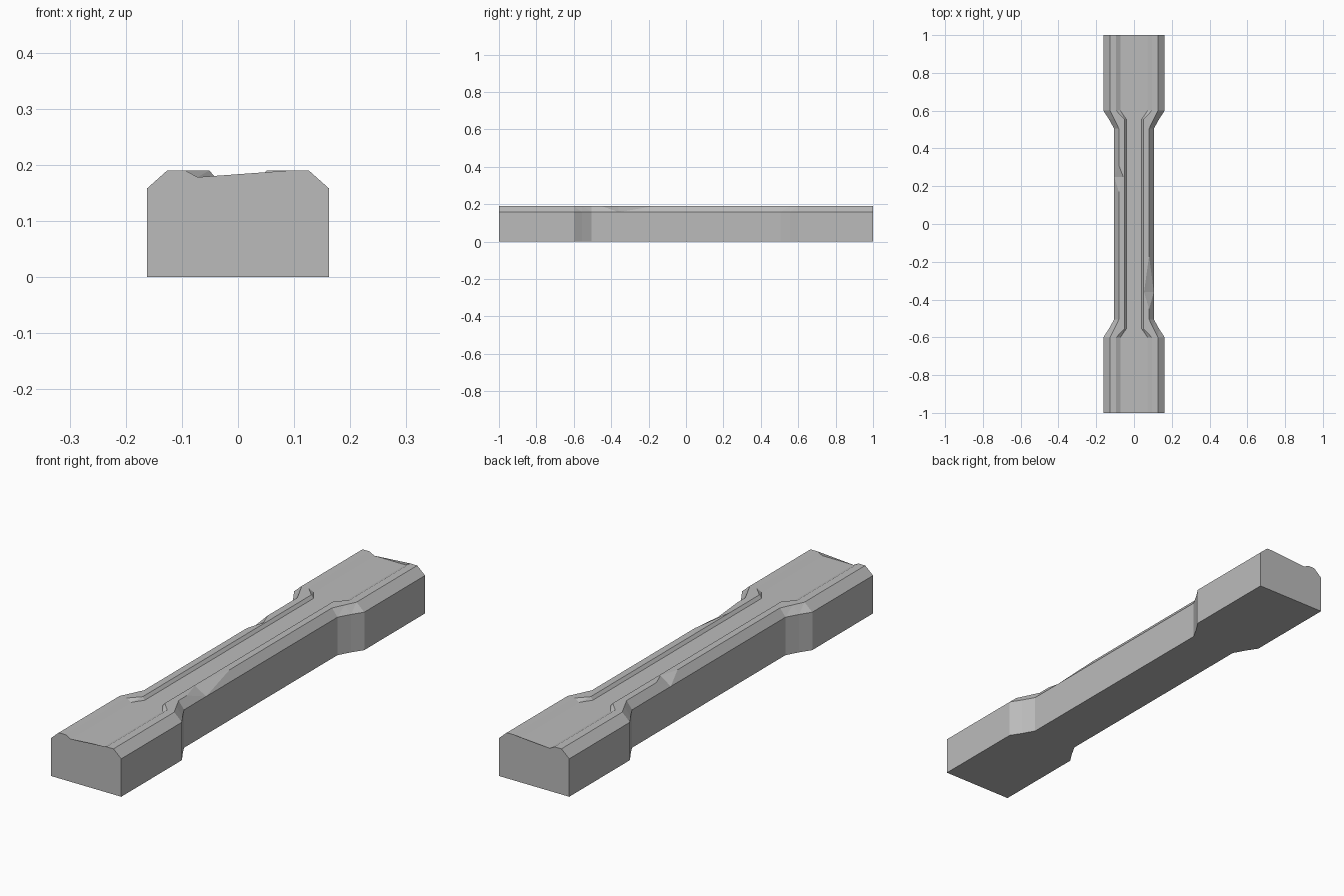
import bpy
import bmesh

if "Cube" in bpy.data.objects:
    bpy.data.objects.remove(bpy.data.objects["Cube"])

stone = bpy.data.materials.new("grey stone")
stone.use_nodes = True
grey = (0.5, 0.5, 0.5, 1)
stone.diffuse_color = grey
stone.node_tree.nodes["Principled BSDF"].inputs["Base Color"].default_value = grey

EDGE_Z, RIDGE_Z, FLOOR_Z = 0.158, 0.19, 0.178
# Half widths: outer wall, chamfer top, ridge inner edge, channel floor
WIDE = (0.162, 0.126, 0.094, 0.072)
WAIST = (0.105, 0.08, 0.051, 0.041)
NECK = (0.133, 0.104, 0.051, 0.041)


def chipped(depth):
    """Waist half widths with the chamfer top worn back to depth."""
    return (WAIST[0], depth, WAIST[2], WAIST[3])


def half(widths, side):
    """Half of the cross-section, from the bottom corner to the channel."""
    outer, top, inner, floor = widths
    return [(side * outer, 0), (side * outer, EDGE_Z), (side * top, RIDGE_Z),
            (side * inner, RIDGE_Z), (side * floor, FLOOR_Z)]


# Stations along the length: y, left widths, right widths
stations = [
    (-1, WIDE, WIDE),
    (-0.6, WIDE, WIDE),
    (-0.555, NECK, NECK),
    (-0.505, WAIST, WAIST),
    (-0.45, WAIST, WAIST),
    (-0.36, chipped(0.053), WAIST),
    (-0.17, WAIST, WAIST),
    (0.17, WAIST, WAIST),
    (0.25, WAIST, chipped(0.057)),
    (0.31, WAIST, WAIST),
    (0.505, WAIST, WAIST),
    (0.555, NECK, NECK),
    (0.6, WIDE, WIDE),
    (1, WIDE, WIDE),
]

# Loft the cross-sections into one closed block
bm = bmesh.new()
rings = []
for y, left, right in stations:
    profile = half(left, 1) + half(right, -1)[::-1]
    rings.append([bm.verts.new((x, y, z)) for x, z in profile])
for a, b in zip(rings, rings[1:]):
    for i in range(len(a)):
        j = (i + 1) % len(a)
        bm.faces.new((a[i], a[j], b[j], b[i]))
bm.faces.new(rings[0])
bm.faces.new(rings[-1])
bmesh.ops.triangulate(bm, faces=bm.faces[:])
bmesh.ops.recalc_face_normals(bm, faces=bm.faces[:])
bmesh.ops.dissolve_limit(bm, angle_limit=0.01, verts=bm.verts[:], edges=bm.edges[:])

mesh = bpy.data.meshes.new("stone_rail")
bm.to_mesh(mesh)
bm.free()
mesh.materials.append(stone)
rail = bpy.data.objects.new("stone_rail", mesh)
bpy.context.collection.objects.link(rail)
